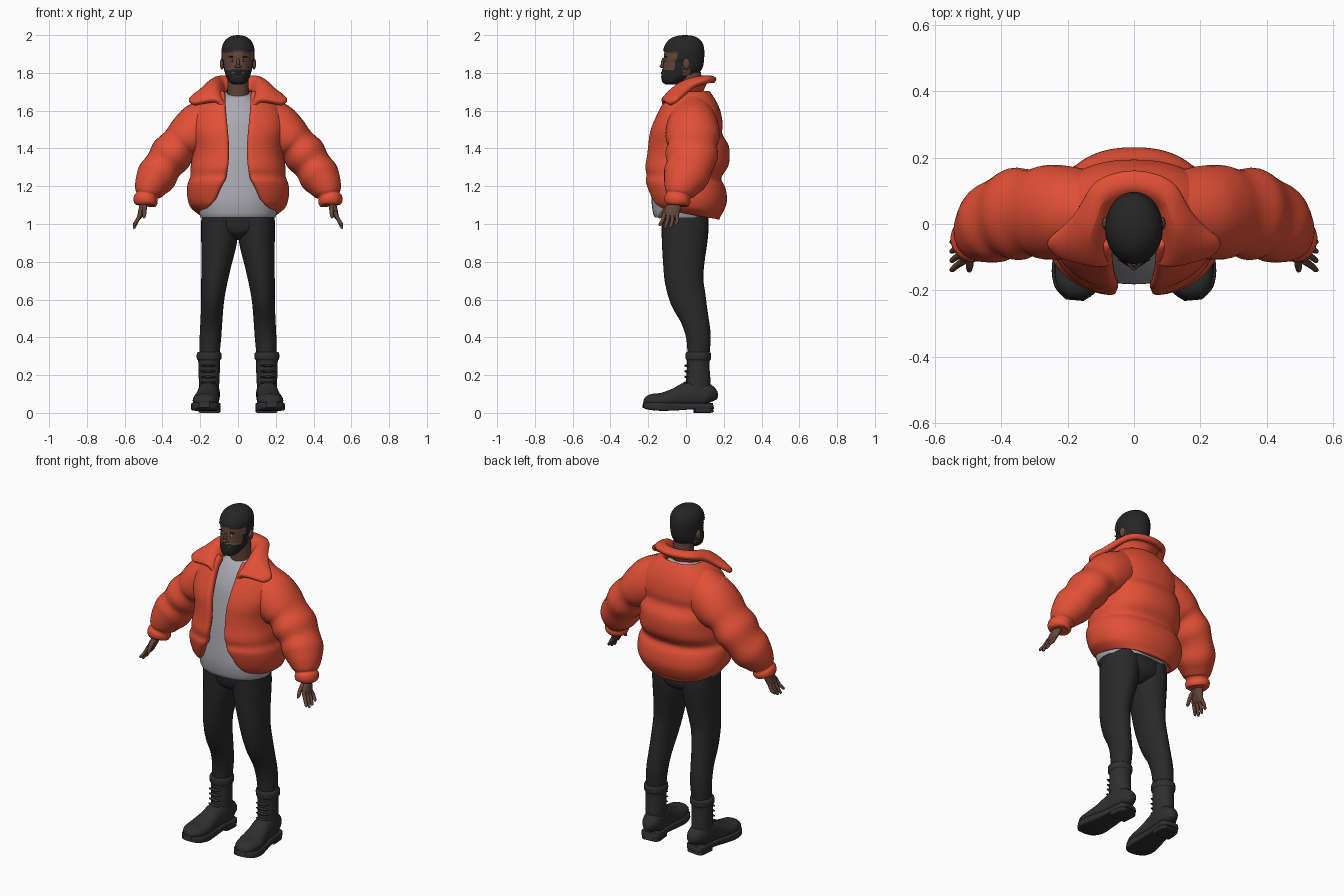
import bpy, bmesh, math
from mathutils import Vector, Matrix

cube = bpy.data.objects.get("Cube")
if cube:
    bpy.data.objects.remove(cube, do_unlink=True)


def material(name, r, g, b):
    m = bpy.data.materials.new(name)
    m.use_nodes = True
    m.diffuse_color = (r, g, b, 1)
    node = next(n for n in m.node_tree.nodes if n.type == 'BSDF_PRINCIPLED')
    node.inputs["Base Color"].default_value = (r, g, b, 1)
    node.inputs["Roughness"].default_value = 0.8
    return m


ORANGE = material("jacket orange", .76, .08, .037)
GREY = material("shirt grey", .40, .40, .44)
BLACK = material("trouser black", .022, .022, .023)
BOOT = material("boot black", .028, .028, .029)
HAIR = material("hair black", .019, .019, .02)
SKIN = material("skin brown", .125, .062, .042)
LIP = material("lip brown", .10, .04, .032)
EYE = material("eye white", .4, .38, .36)


def finish(name, bm, mats, mirror=False, matrix=None, angle=50):
    """Turn a bmesh into a shaded object, optionally mirrored across x."""
    if matrix:
        bm.transform(matrix)
    me = bpy.data.meshes.new(name)
    bm.to_mesh(me)
    bm.free()
    for m in mats:
        me.materials.append(m)
    me.polygons.foreach_set("use_smooth", [True] * len(me.polygons))
    me.set_sharp_from_angle(angle=math.radians(angle))
    ob = bpy.data.objects.new(name, me)
    bpy.context.scene.collection.objects.link(ob)
    if mirror:
        ob.modifiers.new("mirror", 'MIRROR').use_mirror_merge = False
    return ob


def spline(rows, steps):
    """Smoothly interpolate rows of numbers."""
    out = []
    for i in range(len(rows) - 1):
        p = [rows[min(max(i + k, 0), len(rows) - 1)] for k in (-1, 0, 1, 2)]
        for s in range(steps):
            t = s / steps
            out.append([b + .5 * t * (c - a + t * (2 * a - 5 * b + 4 * c - d
                        + t * (3 * (b - c) + d - a))) for a, b, c, d in zip(*p)])
    return out + [list(rows[-1])]


def skin_rings(rings, closed=True):
    """Bridge rings of points with quads; closed rings get end caps."""
    bm = bmesh.new()
    loops = [[bm.verts.new(p) for p in ring] for ring in rings]
    n = len(loops[0])
    for a, b in zip(loops, loops[1:]):
        for i in range(n if closed else n - 1):
            j = (i + 1) % n
            bm.faces.new((a[i], a[j], b[j], b[i]))
    if closed:
        bm.faces.new(loops[0])
        bm.faces.new(loops[-1])
        bmesh.ops.recalc_face_normals(bm, faces=bm.faces)
    return bm


def power(v, e):
    return math.copysign(abs(v) ** e, v)


def tube(rows, ref=(0, 1, 0), steps=4, n=24, p=2.0):
    """Rings along a path of (x, y, z, width, depth)."""
    rows = spline(rows, steps)
    pts = [Vector(r[:3]) for r in rows]
    rings = []
    for i, r in enumerate(rows):
        t = (pts[min(i + 1, len(pts) - 1)] - pts[max(i - 1, 0)]).normalized()
        u = Vector(ref).cross(t).normalized()
        v = t.cross(u)
        rings.append([pts[i] + u * r[3] * power(math.cos(a), 2 / p)
                      + v * r[4] * power(math.sin(a), 2 / p)
                      for a in (math.tau * k / n for k in range(n))])
    return rings


def body(rows, steps=4, n=48, p=2.0, tilt=lambda z, y: 0):
    """Upright rings of (z, half width, front y, back y, front gap)."""
    rings = []
    for z, hx, yf, yb, *gap in spline(rows, steps):
        a0 = math.asin(min(1, gap[0] / hx) ** (p / 2)) if gap else 0
        count = n - 1 if gap else n
        ring = []
        for k in range(n):
            a = a0 + (math.tau - 2 * a0) * k / count
            y = (yf + yb) / 2 - (yb - yf) / 2 * power(math.cos(a), 2 / p)
            ring.append(Vector((hx * power(math.sin(a), 2 / p), y, z + tilt(z, y))))
        rings.append(ring)
    return rings


def blobs(name, mat, centers, scale, mirror=False, matrix=None):
    """A set of equal ellipsoids in one object."""
    bm = bmesh.new()
    for c in centers:
        m = Matrix.Translation(c) @ Matrix.Diagonal((*scale, 1))
        bmesh.ops.create_uvsphere(bm, u_segments=16, v_segments=10, radius=1, matrix=m)
    return finish(name, bm, [mat], mirror, matrix)


def padded(ob, thickness, offset):
    s = ob.modifiers.new("padding", 'SOLIDIFY')
    s.thickness, s.offset = thickness, offset
    ob.modifiers.new("soften", 'SUBSURF').levels = 1
    ob.modifiers["soften"].render_levels = 1


# Jacket body: open-fronted quilted shell, lower at the back
jacket = [(1.05, .20, -.165, .175, .175), (1.075, .235, -.185, .185, .14),
          (1.10, .257, -.195, .20, .12), (1.15, .27, -.21, .218, .10),
          (1.21, .268, -.222, .208, .075), (1.25, .252, -.215, .185, .062),
          (1.30, .252, -.222, .222, .055), (1.36, .243, -.212, .232, .05),
          (1.42, .243, -.205, .225, .05), (1.475, .25, -.198, .192, .053),
          (1.53, .255, -.182, .195, .058), (1.60, .235, -.15, .182, .065),
          (1.66, .185, -.12, .155, .07), (1.71, .12, -.085, .12, .075)]
drop = lambda z, y: -.17 * y * min(1, max(0, (1.3 - z) / .22))
padded(finish("jacket_body", skin_rings(body(jacket, 3, 56, 2.3, drop), False), [ORANGE]), .04, -1)

# Sleeves: padded segments with a gathered cuff
sleeve = [(.10, .03, 1.57, .125, .12), (.20, .035, 1.505, .138, .14),
          (.27, .035, 1.455, .12, .142), (.31, .035, 1.42, .103, .13),
          (.355, .03, 1.365, .113, .14), (.395, .02, 1.31, .10, .124),
          (.43, 0, 1.255, .107, .122), (.457, -.02, 1.21, .092, .102),
          (.475, -.035, 1.17, .074, .08), (.481, -.04, 1.15, .058, .064),
          (.488, -.045, 1.13, .065, .07), (.495, -.05, 1.108, .06, .064),
          (.496, -.051, 1.10, .04, .045)]
finish("sleeves", skin_rings(tube(sleeve, n=32)), [ORANGE], True, angle=80)

# Collar: inner edge, crest and fall at each station, mirrored round the neck
half = [((.075, -.12, 1.60), (.11, -.125, 1.65), (.235, -.09, 1.63)),
        ((.085, -.08, 1.64), (.13, -.085, 1.695), (.265, -.05, 1.652)),
        ((.09, -.04, 1.67), (.13, -.03, 1.74), (.205, .0, 1.69)),
        ((.085, 0, 1.69), (.115, .02, 1.76), (.16, .05, 1.73)),
        ((.07, .045, 1.70), (.09, .08, 1.77), (.11, .13, 1.755)),
        ((0, .075, 1.70), (0, .11, 1.77), (0, .16, 1.758))]
flip = lambda s: tuple((-x, y, z) for x, y, z in s)
stations = half + [flip(s) for s in reversed(half[:-1])]
flat = spline([sum(s, ()) for s in stations], 3)
collar = [spline([f[0:3], f[3:6], f[6:9]], 3) for f in flat]
padded(finish("collar", skin_rings(collar, False), [ORANGE]), .034, 0)

# Shirt
shirt = [(1.035, .198, -.165, .13), (1.06, .205, -.175, .135), (1.13, .21, -.182, .14),
         (1.25, .20, -.172, .14), (1.40, .19, -.152, .15), (1.55, .17, -.122, .14),
         (1.64, .12, -.085, .11), (1.685, .07, -.05, .08)]
finish("shirt", skin_rings(body(shirt, p=2.2, tilt=lambda z, y: .25 * y * max(0, z - 1.55) / .14)),
       [GREY])

# Trousers
legs = [(.153, .065, .28, .052, .056), (.146, .066, .40, .057, .065),
        (.14, .045, .50, .058, .075), (.134, .012, .60, .061, .095),
        (.125, -.01, .70, .07, .102), (.113, -.012, .80, .081, .11),
        (.101, -.008, .90, .094, .12), (.097, -.005, .98, .098, .124),
        (.092, -.01, 1.07, .10, .122)]
finish("trouser_legs", skin_rings(tube(legs, n=32)), [BLACK], True)
hips = [(.915, .03, -.05, .06), (.94, .10, -.10, .10), (.97, .185, -.122, .118),
        (1.03, .194, -.13, .12), (1.10, .185, -.13, .12)]
finish("trouser_hips", skin_rings(body(hips)), [BLACK])

# Boots, built at the ankle then turned out
place = Matrix.Translation((.153, .065, 0)) @ Matrix.Rotation(math.radians(5), 4, 'Z')
shaft = [(0, 0, .09, .054, .064), (0, 0, .16, .054, .066), (0, 0, .22, .057, .061),
         (0, 0, .275, .058, .061), (0, 0, .285, .065, .067), (0, 0, .315, .065, .067),
         (0, 0, .322, .056, .058)]
finish("boot_shafts", skin_rings(tube(shaft, n=28)), [BOOT], True, place)
foot = [(0, .072, .06, .02, .03), (0, .055, .085, .05, .06), (0, 0, .10, .056, .075),
        (0, -.06, .095, .056, .068), (0, -.12, .08, .062, .052), (0, -.19, .067, .07, .04),
        (0, -.25, .063, .06, .036), (0, -.28, .053, .035, .022), (0, -.288, .05, .01, .008)]
finish("boot_feet", skin_rings(tube(foot, (0, 0, 1), n=28, p=2.3)), [BOOT], True, place)
sole = [(0, .078, .038, .03, .016), (0, .06, .036, .056, .017), (0, -.03, .036, .058, .017),
        (0, -.12, .033, .068, .02), (0, -.20, .033, .078, .022), (0, -.26, .037, .064, .02),
        (0, -.293, .043, .028, .015)]
finish("boot_soles", skin_rings(tube(sole, (0, 0, 1), n=32, p=7)), [BOOT], True, place, 35)
heel = [(0, .076, .02, .03, .014), (0, .058, .017, .054, .017), (0, -.02, .017, .056, .017)]
finish("boot_heels", skin_rings(tube(heel, (0, 0, 1), n=32, p=7)), [BOOT], True, place, 35)
laces = [(0, -.062 - .12 * max(0, .19 - z), z) for z in (.16, .19, .22, .25)]
blobs("boot_laces", BOOT, laces, (.04, .012, .007), True, place)

# Hands
palm = [(.488, -.046, 1.14, .022, .028), (.502, -.06, 1.095, .02, .035),
        (.515, -.078, 1.055, .016, .042), (.52, -.084, 1.035, .01, .036)]
finish("palms", skin_rings(tube(palm, n=16)), [SKIN], True)
for i, (name, tip) in enumerate((("index", .99), ("middle", .975), ("ring", .978), ("little", .992))):
    y = -.112 + .02 * i
    finger = [(.514, y, 1.06, .011, .011), (.533, y - .012 + .006 * i, 1.02, .010, .010),
              (.549, y - .026 + .008 * i, tip + .008, .008, .008),
              (.551, y - .028 + .008 * i, tip, .003, .003)]
    finish(name + "_fingers", skin_rings(tube(finger, n=10)), [SKIN], True)
thumb = [(.495, -.075, 1.105, .014, .014), (.495, -.112, 1.075, .012, .012),
         (.497, -.137, 1.04, .009, .009), (.498, -.142, 1.03, .003, .003)]
finish("thumbs", skin_rings(tube(thumb, n=10)), [SKIN], True)

# Neck
neck = [(0, .035, 1.60, .07, .065), (0, .03, 1.68, .058, .058), (0, .02, 1.80, .056, .06)]
finish("neck", skin_rings(tube(neck)), [SKIN])

# Head, with hair and beard chosen by face position and raised slightly
head = [(1.742, .022, -.105, -.05), (1.752, .042, -.122, -.02), (1.775, .057, -.128, .03),
        (1.80, .066, -.126, .06), (1.83, .073, -.122, .08), (1.865, .077, -.119, .087),
        (1.90, .079, -.116, .089), (1.935, .077, -.108, .087), (1.962, .066, -.092, .076),
        (1.98, .047, -.068, .055), (1.989, .025, -.04, .028), (1.992, .003, -.01, 0)]
bm = skin_rings(body(head, 6, 64))


def head_colour(c):
    if c.z > 1.917 - .1 * abs(c.x) or (c.y > -.045 and c.z > 1.865) or (c.y > .018 and c.z > 1.795):
        return 1
    jaw = c.y < .0 and c.z < 1.80 - .15 * max(0, c.y + .06)
    sideburn = -.06 < c.y < -.018 and c.z < 1.87
    cheek = c.y < -.03 and c.z < 1.812 and abs(c.x) > .03
    moustache = c.y < -.1 and 1.806 < c.z < 1.82 and abs(c.x) < .032
    return 2 if jaw or sideburn or cheek or moustache else 0


bm.normal_update()
lift = {}
for f in bm.faces:
    kind = head_colour(f.calc_center_median())
    f.material_index = 1 if kind else 0
    for v in f.verts:
        lift[v] = max(lift.get(v, 0), (0, .008, .003)[kind])
for v, d in lift.items():
    v.co += v.normal * d
finish("head", bm, [SKIN, HAIR], angle=80)

# Face and ears
blobs("ears", SKIN, [(.084, .002, 1.848)], (.012, .02, .03), True)
blobs("nose_bridge", SKIN, [(0, -.118, 1.852)], (.009, .014, .028))
blobs("nose_tip", SKIN, [(0, -.126, 1.836)], (.012, .014, .01))
blobs("nostrils", SKIN, [(.011, -.121, 1.833)], (.008, .01, .007), True)
blobs("lips", LIP, [(0, -.125, 1.803), (0, -.125, 1.796)], (.02, .007, .005))
blobs("eyes", EYE, [(.03, -.108, 1.866)], (.013, .006, .006), True)
blobs("pupils", HAIR, [(.03, -.112, 1.866)], (.005, .004, .005), True)
blobs("eyebrows", HAIR, [(.031, -.107, 1.885)], (.019, .007, .004), True)
